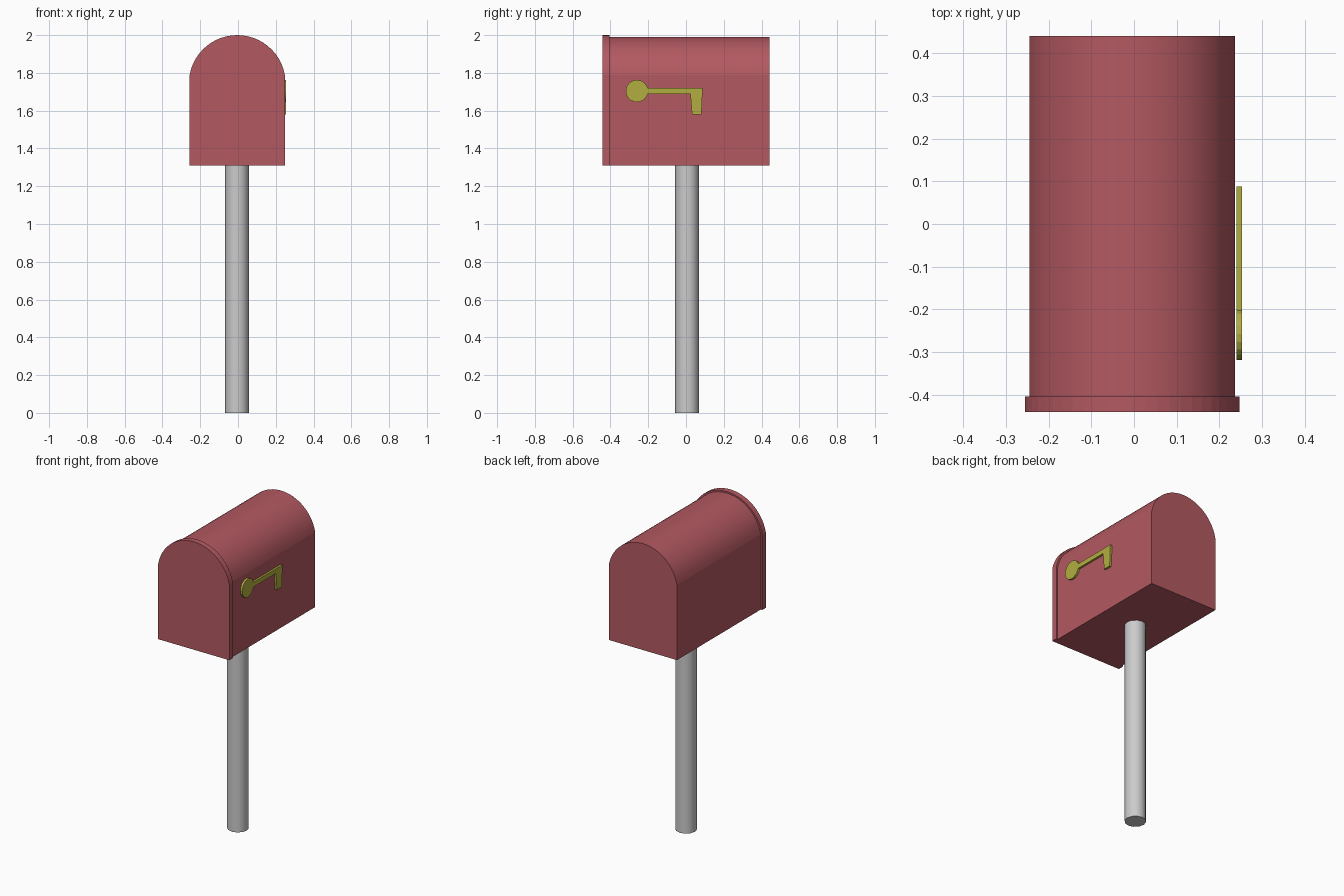
import bpy, bmesh, math

if "Cube" in bpy.data.objects:
    bpy.data.objects.remove(bpy.data.objects["Cube"])

def material(name, color):
    m = bpy.data.materials.new(name)
    m.diffuse_color = (*color, 1)
    m.use_nodes = True
    m.node_tree.nodes["Principled BSDF"].inputs["Base Color"].default_value = m.diffuse_color
    return m

red = material("red paint", (0.45, 0.10, 0.12))
yellow = material("yellow paint", (0.45, 0.42, 0.05))

def extrude(name, points, offset, mat, smooth=False):
    """Extrude a closed planar outline by an offset vector."""
    bm = bmesh.new()
    face = bm.faces.new([bm.verts.new(p) for p in points])
    new = bmesh.ops.extrude_face_region(bm, geom=[face])
    verts = [g for g in new["geom"] if isinstance(g, bmesh.types.BMVert)]
    bmesh.ops.translate(bm, verts=verts, vec=offset)
    bmesh.ops.recalc_face_normals(bm, faces=bm.faces)
    me = bpy.data.meshes.new(name)
    bm.to_mesh(me)
    bm.free()
    me.materials.append(mat)
    ob = bpy.data.objects.new(name, me)
    bpy.context.collection.objects.link(ob)
    if smooth:
        bpy.ops.object.select_all(action='DESELECT')
        ob.select_set(True)
        bpy.context.view_layer.objects.active = ob
        bpy.ops.object.shade_smooth_by_angle(angle=math.radians(11))
    return ob

def arch(cx, half, bottom, shoulder, top, y, steps):
    """Box outline with a circular-arc roof."""
    rise = top - shoulder
    r = (half * half + rise * rise) / (2 * rise)
    a = math.atan2(half, r - rise)
    pts = [(cx - half, y, bottom), (cx + half, y, bottom)]
    for i in range(steps + 1):
        t = a - 2 * a * i / steps
        pts.append((cx + r * math.sin(t), y, top - r + r * math.cos(t)))
    return pts

# box body and front door
extrude("box_body", arch(-0.004, 0.241, 1.31, 1.79, 1.99, -0.405, 24),
        (0, 0.846, 0), red, True)
extrude("front_door", arch(-0.004, 0.252, 1.31, 1.79, 2.0, -0.441, 24),
        (0, 0.036, 0), red)

# signal flag: round end, bar and hanging tab in one outline
cy, cz, r = -0.26, 1.704, 0.059
flag = [(0.24, cy + r * math.cos(t), cz + r * math.sin(t))
        for t in (math.radians(15 + 330 * i / 18) for i in range(19))]
flag += [(0.24, y, z) for y, z in
         ((0.023, 1.689), (0.032, 1.58), (0.082, 1.58), (0.088, 1.719))]
extrude("signal_flag", flag, (0.013, 0, 0), yellow)

# post
bpy.ops.mesh.primitive_cylinder_add(vertices=12, radius=0.063, depth=1.31,
                                    location=(-0.005, 0.006, 0.655))
post = bpy.context.object
post.name = "post"
bpy.ops.object.shade_smooth_by_angle(angle=math.radians(40))
